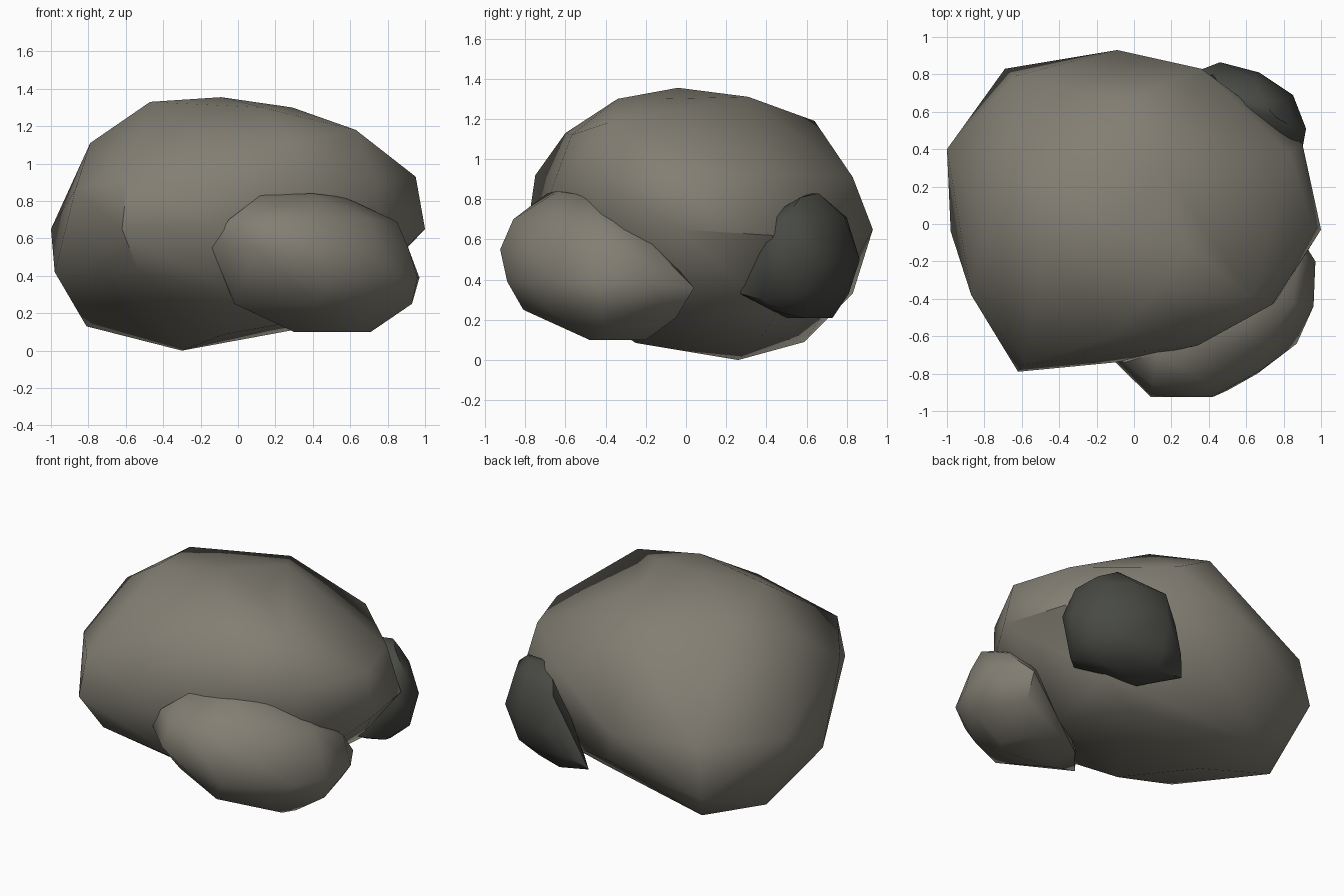
import bpy, bmesh, math


def material(name, rgb):
    m = bpy.data.materials.new(name)
    m.diffuse_color = (*rgb, 1)
    return m


def boulder(name, rings, mat):
    """Chiselled stone: the hull of a few outlines stacked by height."""
    bm = bmesh.new()
    for z, outline in rings:
        for p in outline:
            bm.verts.new((p[0], p[1], z + (p[2] if len(p) > 2 else 0)))
    bmesh.ops.convex_hull(bm, input=bm.verts[:])
    loose = [v for v in bm.verts if not v.link_faces]
    bmesh.ops.delete(bm, geom=loose, context='VERTS')
    bmesh.ops.recalc_face_normals(bm, faces=bm.faces[:])
    me = bpy.data.meshes.new(name)
    bm.to_mesh(me)
    bm.free()
    ob = bpy.data.objects.new(name, me)
    bpy.context.collection.objects.link(ob)
    me.materials.append(mat)
    bpy.ops.object.select_all(action='DESELECT')
    ob.select_set(True)
    bpy.context.view_layer.objects.active = ob
    bpy.ops.object.shade_smooth_by_angle(angle=math.radians(45))
    return ob


warm = material("warm_grey_stone", (0.225, 0.21, 0.172))
dark = material("dark_grey_stone", (0.064, 0.067, 0.057))

# Main boulder
boulder("large_boulder", [
    (0.0, [(-0.30, 0.26)]),
    (0.10, [(-0.81, 0.31, 0.03), (-0.08, -0.25, -0.015), (-0.53, 0.59, -0.01),
            (0.35, 0.38, 0.02), (0.50, -0.10, 0.09), (-0.55, -0.30, 0.13)]),
    (0.35, [(-0.69, 0.83, -0.02), (-0.53, -0.66, 0.07), (0.0, -0.58, -0.05),
            (0.02, 0.77, 0.02), (0.60, 0.45, -0.12), (-0.98, -0.04, 0.07)]),
    (0.65, [(1.0, -0.03), (0.90, 0.43, -0.03), (-0.09, 0.93),
            (-0.64, 0.79), (-1.0, 0.40), (-0.62, -0.79),
            (-0.10, -0.74), (0.34, -0.64), (0.76, -0.41)]),
    (0.90, [(0.95, 0.0, 0.03), (0.83, 0.38, 0.03), (0.36, 0.83, 0.01),
            (-0.87, -0.38, -0.04), (-0.59, -0.75, 0.02), (0.34, -0.65),
            (0.74, -0.43)]),
    (1.15, [(0.63, -0.39, 0.03), (0.30, -0.57, -0.03), (-0.06, 0.64, 0.04),
            (-0.57, 0.31, 0.09), (-0.79, -0.04, -0.04),
            (-0.11, -0.60, -0.02)]),
    (1.30, [(0.29, -0.12), (0.14, 0.31, 0.01), (-0.47, -0.16, 0.03),
            (0.13, -0.34), (-0.09, -0.04, 0.055)]),
], warm)

# Smaller boulder leaning on the front right
boulder("front_boulder", [
    (0.10, [(0.30, -0.44), (0.66, -0.48), (0.71, -0.40), (0.60, -0.20),
            (0.30, -0.20)]),
    (0.25, [(0.41, -0.81), (0.70, -0.68), (0.93, -0.42), (0.80, -0.05, -0.04),
            (-0.02, -0.58)]),
    (0.39, [(0.50, -0.89), (0.66, -0.80), (0.87, -0.64), (0.96, -0.44),
            (0.97, -0.20), (0.82, 0.04, -0.03)]),
    (0.55, [(-0.14, -0.70), (0.09, -0.925), (0.42, -0.925), (0.68, -0.78),
            (0.91, -0.45), (0.88, -0.15)]),
    (0.70, [(-0.05, -0.74), (0.10, -0.86), (0.40, -0.86), (0.70, -0.66),
            (0.85, -0.42, -0.01), (0.65, -0.25)]),
    (0.83, [(0.12, -0.69), (0.40, -0.64, 0.01), (0.57, -0.51, -0.01),
            (0.25, -0.45)]),
], warm)

# Dark stone against the back right
boulder("back_dark_boulder", [
    (0.21, [(0.62, 0.66), (0.72, 0.58), (0.66, 0.42, 0.04),
            (0.42, 0.73), (0.22, 0.71, 0.03), (0.40, 0.50)]),
    (0.33, [(0.30, 0.80), (0.45, 0.81), (0.70, 0.76), (0.86, 0.58),
            (0.82, 0.38, -0.03), (0.70, 0.27)]),
    (0.50, [(0.37, 0.83), (0.46, 0.865), (0.67, 0.81), (0.85, 0.69),
            (0.92, 0.51), (0.90, 0.40, 0.05), (0.75, 0.31)]),
    (0.71, [(0.42, 0.80), (0.64, 0.79), (0.80, 0.66), (0.88, 0.50),
            (0.80, 0.40)]),
    (0.83, [(0.55, 0.62), (0.68, 0.66), (0.76, 0.57, -0.02)]),
], dark)
